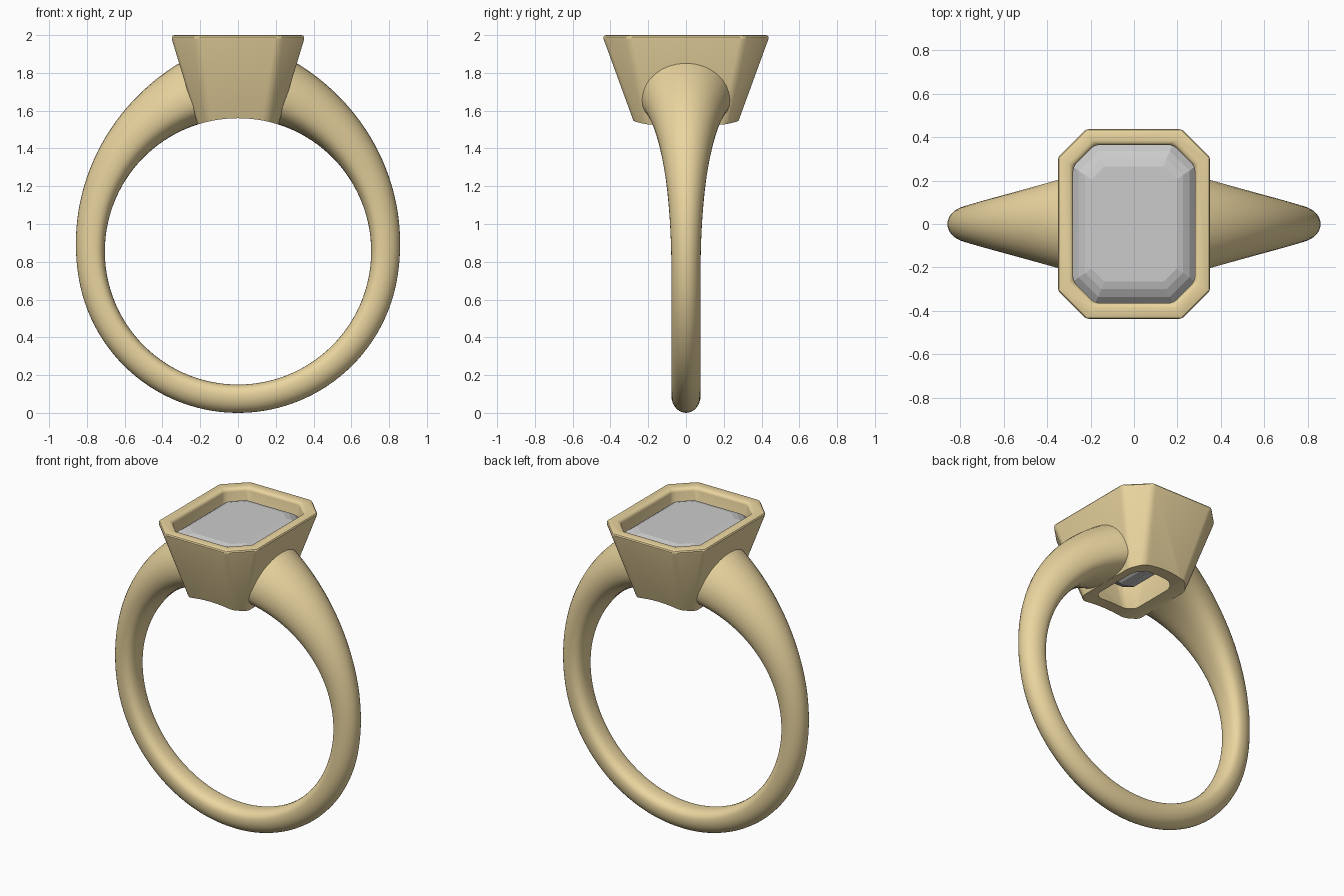
import bpy, bmesh
from math import sin, cos, pi, radians

if "Cube" in bpy.data.objects:
    bpy.data.objects.remove(bpy.data.objects["Cube"])

CZ, R = 0.855, 0.705          # finger hole centre height and radius

gold = bpy.data.materials.new("gold")
gold.diffuse_color = (0.83, 0.67, 0.35, 1)
gold.use_nodes = True
gold.node_tree.nodes["Principled BSDF"].inputs["Base Color"].default_value = gold.diffuse_color


def loft(name, rings, closed=False, mat=None):
    """Skin a list of point loops; cap the ends or join last to first."""
    bm = bmesh.new()
    loops = [[bm.verts.new(p) for p in ring] for ring in rings]
    pairs = list(zip(loops, loops[1:]))
    if closed:
        pairs.append((loops[-1], loops[0]))
    for a, b in pairs:
        n = len(a)
        for i in range(n):
            j = (i + 1) % n
            bm.faces.new((a[i], a[j], b[j], b[i]))
    if not closed:
        bm.faces.new(loops[0])
        bm.faces.new(loops[-1])
    bmesh.ops.recalc_face_normals(bm, faces=bm.faces)
    me = bpy.data.meshes.new(name)
    bm.to_mesh(me)
    bm.free()
    ob = bpy.data.objects.new(name, me)
    bpy.context.collection.objects.link(ob)
    if mat:
        me.materials.append(mat)
    return ob


def octagon(hx, hy, c, z):
    q = [(hx, hy - c), (hx - c, hy), (c - hx, hy), (-hx, hy - c)]
    return [(x, y, z) for x, y in q] + [(-x, -y, z) for x, y in q]


def cut(ob, cutter):
    m = ob.modifiers.new("cut", 'BOOLEAN')
    m.operation, m.object, m.solver = 'DIFFERENCE', cutter, 'EXACT'
    cutter.hide_render = True
    cutter.display_type = 'WIRE'


def finish(ob, angle):
    bpy.ops.object.select_all(action='DESELECT')
    ob.select_set(True)
    bpy.context.view_layer.objects.active = ob
    for m in list(ob.modifiers):
        bpy.ops.object.modifier_apply(modifier=m.name)
    bpy.ops.object.shade_smooth_by_angle(angle=radians(angle))


def shank_section(deg):
    """Cross-section at an angle measured from the bottom of the ring."""
    s = max(0, (abs(deg) - 80) / 85)
    t, w = 0.15 + 0.2 * s ** 2, 0.077 + 0.165 * s ** 2.2
    a, pts = radians(deg), []
    for i in range(32):
        u = 2 * pi * i / 32
        c, d = cos(u), sin(u)
        if d < 0:             # flatter, comfort-fit inner side
            e = 2 / 2.5
            c = abs(c) ** e * (1 if c > 0 else -1)
            d = -abs(d) ** e
        r = R + 0.4 * t + d * t * (0.6 if d > 0 else 0.4)
        pts.append((r * sin(a), w * c, CZ - r * cos(a)))
    return pts


# Shank: tapered band, trimmed inside the setting wall
N = 112
shank = loft("shank", [shank_section(-167 + 334 * i / N) for i in range(N + 1)], mat=gold)
trim = loft("shank_trim", [octagon(0.13, 0.17, 0.05, 1.4), octagon(0.352, 0.45, 0.13, 2.05)])
cut(shank, trim)
finish(shank, 40)

# Bezel: hollow flared octagonal cup, its foot cut by the finger hole
bezel = loft("bezel", [
    octagon(0.19, 0.243, 0.05, 1.45),
    octagon(0.357, 0.444, 0.133, 2.0),
    octagon(0.28, 0.364, 0.10, 2.0),
    octagon(0.28, 0.364, 0.10, 1.86),
    octagon(0.10, 0.15, 0.03, 1.45)], closed=True, mat=gold)
bev = bezel.modifiers.new("soft_edges", 'BEVEL')
bev.width, bev.segments = 0.022, 3
bev.limit_method, bev.angle_limit = 'ANGLE', radians(35)
hole = loft("finger_hole", [
    [(R * sin(2 * pi * i / 128), y, CZ + R * cos(2 * pi * i / 128)) for i in range(128)]
    for y in (-0.6, 0.6)])
cut(bezel, hole)
finish(bezel, 30)

# Stone: step-cut crown and pavilion, flat facets
loft("stone", [
    octagon(0.025, 0.10, 0.012, 1.63),
    octagon(0.13, 0.20, 0.045, 1.69),
    octagon(0.21, 0.29, 0.075, 1.78),
    octagon(0.28, 0.364, 0.10, 1.885),
    octagon(0.28, 0.364, 0.10, 1.90),
    octagon(0.255, 0.335, 0.09, 1.93),
    octagon(0.225, 0.30, 0.075, 1.95),
    octagon(0.197, 0.265, 0.06, 1.96)])

for helper in (trim, hole):
    bpy.data.objects.remove(helper)
